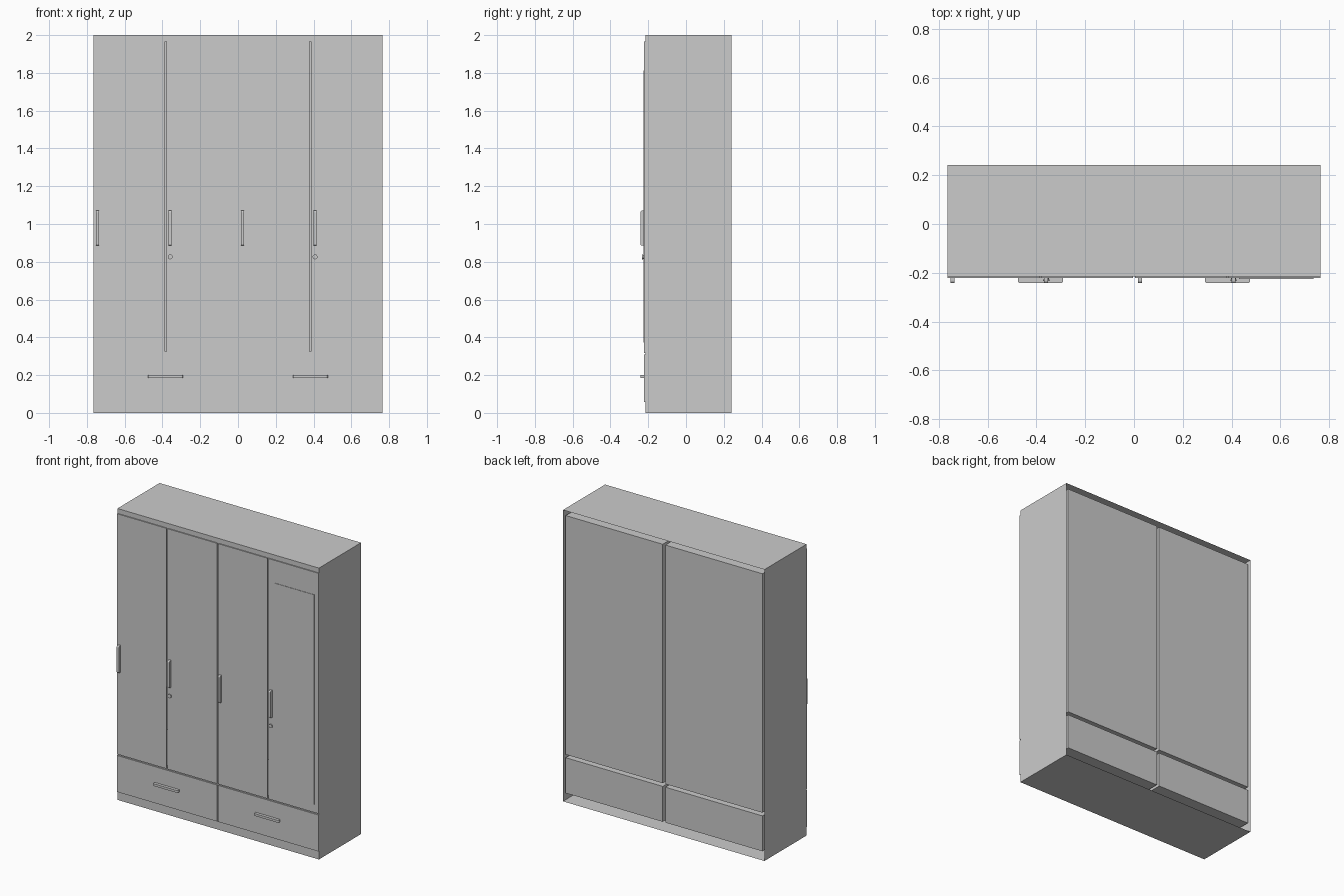
import bpy, bmesh, math
from mathutils import Matrix

if "Cube" in bpy.data.objects:
    bpy.data.objects.remove(bpy.data.objects["Cube"])

W, BACK, FRONT, DOOR = 0.765, 0.242, -0.215, -0.222


def finish(name, bm):
    bmesh.ops.remove_doubles(bm, verts=bm.verts, dist=1e-5)
    bmesh.ops.recalc_face_normals(bm, faces=bm.faces)
    me = bpy.data.meshes.new(name)
    bm.to_mesh(me)
    bm.free()
    ob = bpy.data.objects.new(name, me)
    bpy.context.collection.objects.link(ob)
    return ob


def box(name, x0, x1, y0, y1, z0, z1):
    bm = bmesh.new()
    bmesh.ops.create_cube(bm, size=1)
    for v in bm.verts:
        v.co = ((x0 + x1) / 2 + v.co.x * (x1 - x0),
                (y0 + y1) / 2 + v.co.y * (y1 - y0),
                (z0 + z1) / 2 + v.co.z * (z1 - z0))
    return finish(name, bm)


def quad(bm, *pts):
    bm.faces.new([bm.verts.new(p) for p in pts])


def tube(bm, x0, x1, z0, z1, ya, yb):
    """Four walls running from depth ya to yb."""
    c = [(x0, z0), (x1, z0), (x1, z1), (x0, z1)]
    for i in range(4):
        (ax, az), (bx, bz) = c[i], c[(i + 1) % 4]
        quad(bm, (ax, ya, az), (bx, ya, bz), (bx, yb, bz), (ax, yb, az))


# Carcass: thin outer shell, front frame, and four compartments seen from the open back
xs = [-W, -0.747, -0.01, 0.01, 0.747, W]
zs = [0, 0.06, 0.303, 0.325, 1.965, 2.0]
bm = bmesh.new()
tube(bm, -W, W, 0, 2, FRONT, BACK)
for i in range(5):
    for j in range(5):
        x0, x1, z0, z1 = xs[i], xs[i + 1], zs[j], zs[j + 1]
        y = FRONT
        if i in (1, 3) and j in (1, 3):
            y = BACK - 0.004
            tube(bm, x0, x1, z0, z1, FRONT, y)
        quad(bm, (x0, y, z0), (x1, y, z0), (x1, y, z1), (x0, y, z1))
finish("carcass", bm)

# Doors and drawer fronts
edges = [-W, -0.383, 0, 0.383, W]
g = 0.004
for i in range(4):
    x0 = edges[i] + (g if i else 0)
    x1 = edges[i + 1] - (g if i < 3 else 0)
    box(f"door_{i + 1}", x0, x1, DOOR, FRONT, 0.317, 1.967)
box("drawer_front_left", -W, -g, DOOR, FRONT, 0.058, 0.308)
box("drawer_front_right", g, W, DOOR, FRONT, 0.058, 0.308)

# Mirror panel on the right door
box("mirror_panel", 0.43, 0.735, DOOR - 0.003, DOOR, 0.373, 1.812)


def handle(name, x, z, length, horizontal=False):
    """Flat bar with rounded outer corners."""
    h, t, r, out = length / 2, 0.008, 0.01, -0.242
    prof = [(-h, DOOR)]
    for s, start in ((-1, 180), (1, 270)):
        for k in range(5):
            a = math.radians(start + k * 22.5)
            prof.append((s * (h - r) + r * math.cos(a), out + r + r * math.sin(a)))
    prof.append((h, DOOR))
    bm = bmesh.new()
    f = bm.faces.new([bm.verts.new((u, y, -t)) for u, y in prof])
    ext = bmesh.ops.extrude_face_region(bm, geom=[f])["geom"]
    bmesh.ops.translate(bm, vec=(0, 0, 2 * t),
                        verts=[e for e in ext if isinstance(e, bmesh.types.BMVert)])
    if not horizontal:
        bmesh.ops.rotate(bm, verts=bm.verts, matrix=Matrix.Rotation(math.pi / 2, 3, 'Y'))
    bmesh.ops.translate(bm, vec=(x, 0, z), verts=bm.verts)
    finish(name, bm)


# Handles
for i, x in enumerate((-0.744, -0.36, 0.024, 0.408)):
    handle(f"door_handle_{i + 1}", x, 0.978, 0.186)
for side, x in (("left", -0.383), ("right", 0.383)):
    handle(f"drawer_handle_{side}", x, 0.192, 0.186, True)

# Round locks with a stepped rim
for side, x in (("left", -0.359), ("right", 0.408)):
    bm = bmesh.new()
    for r, y0, y1 in ((0.010, DOOR, -0.228), (0.013, -0.227, -0.233)):
        m = Matrix.Translation((x, (y0 + y1) / 2, 0.826)) @ Matrix.Rotation(math.pi / 2, 4, 'X')
        bmesh.ops.create_cone(bm, cap_ends=True, segments=20, radius1=r, radius2=r,
                              depth=abs(y1 - y0), matrix=m)
    finish(f"lock_{side}", bm)
